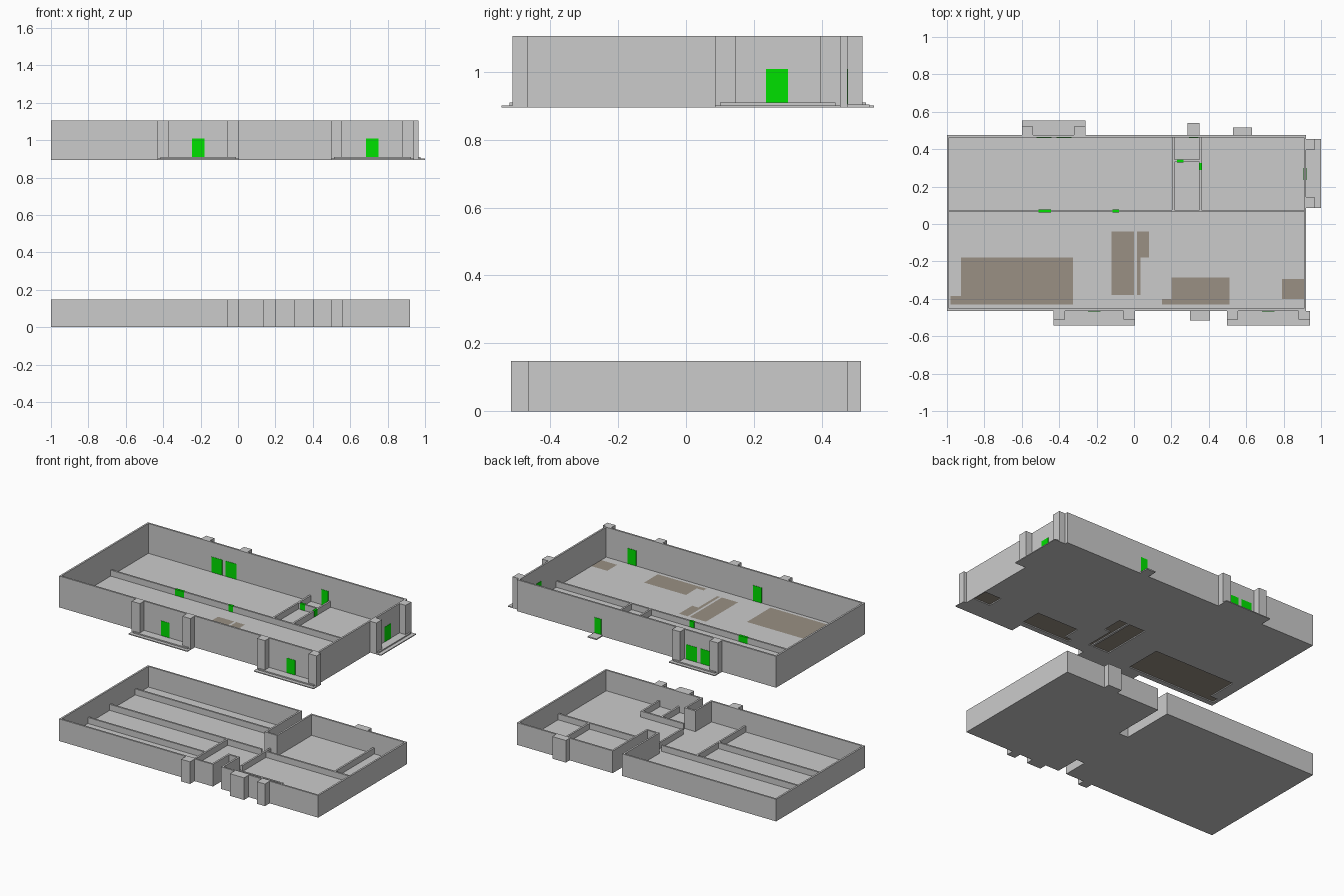
import bpy
import bmesh

if "Cube" in bpy.data.objects:
    bpy.data.objects.remove(bpy.data.objects["Cube"])

T = 0.012            # wall thickness
H = T / 2
X0, X1, Y0, Y1 = -1.0, 0.92, -0.465, 0.475   # building outline
F0, W0 = 0.01, 0.148                         # lower floor top, wall top
B1, F1, W1 = 0.895, 0.905, 1.105             # upper slab base, floor top, wall top
LOW0, LOW1 = 0.05, 0.945                     # low partition tops


def material(name, rgb):
    m = bpy.data.materials.new(name)
    m.diffuse_color = (*rgb, 1)
    m.use_nodes = True
    m.node_tree.nodes["Principled BSDF"].inputs["Base Color"].default_value = m.diffuse_color
    return m


GREEN = material("door_green", (0.0, 0.75, 0.0))
TAN = material("panel_tan", (0.32, 0.28, 0.23))


def finish(name, bm, mat=None):
    me = bpy.data.meshes.new(name)
    bm.to_mesh(me)
    bm.free()
    ob = bpy.data.objects.new(name, me)
    bpy.context.collection.objects.link(ob)
    if mat:
        me.materials.append(mat)
    return ob


def boxes(name, items, mat=None):
    """One object from (xmin, xmax, ymin, ymax, zmin, zmax) boxes."""
    bm = bmesh.new()
    for a, b, c, d, e, f in items:
        vs = bmesh.ops.create_cube(bm, size=1)["verts"]
        for v in vs:
            v.co = ((a + b) / 2 + v.co.x * (b - a),
                    (c + d) / 2 + v.co.y * (d - c),
                    (e + f) / 2 + v.co.z * (f - e))
    return finish(name, bm, mat)


def prism(name, pts, z0, z1):
    """Extrude a flat outline upward."""
    bm = bmesh.new()
    face = bm.faces.new([bm.verts.new((x, y, z0)) for x, y in pts])
    up = bmesh.ops.extrude_face_region(bm, geom=[face])["geom"]
    for v in up:
        if isinstance(v, bmesh.types.BMVert):
            v.co.z = z1
    bmesh.ops.recalc_face_normals(bm, faces=bm.faces)
    return finish(name, bm)


def runs(name, paths, z0, z1):
    """Straight walls along axis-aligned centre lines."""
    out = []
    for p in paths:
        for (a, b), (c, d) in zip(p, p[1:]):
            out.append((min(a, c) - H, max(a, c) + H,
                        min(b, d) - H, max(b, d) + H, z0, z1))
    return boxes(name, out)


def inset_rect():
    a, b, c, d = X0 + H, X1 - H, Y0 + H, Y1 - H
    return [(a, c), (b, c), (b, d), (a, d), (a, c)]


# ---------- lower storey ----------
# floor with the two entrance notches
NB, NF = 0.11, -0.295
prism("lower_floor", [(X0, Y0), (0.14, Y0), (0.14, NF), (0.20, NF), (0.20, Y0), (X1, Y0),
                      (X1, Y1), (0.21, Y1), (0.21, NB), (0.14, NB), (0.14, Y1), (X0, Y1)], 0, F0)

# outer walls follow the notches
a, b, c, d = X0 + H, X1 - H, Y0 + H, Y1 - H
west = [(0.14 - H, c), (a, c), (a, d), (0.14 - H, d), (0.14 - H, NB - H), (0.21 + H, NB - H),
        (0.21 + H, d), (b, d), (b, c), (0.20 + H, c), (0.20 + H, NF + H), (0.14 - H, NF + H),
        (0.14 - H, c)]
runs("lower_outer_walls", [west], F0, W0)

# piers outside the walls
boxes("lower_piers", [(-0.06, 0.005, -0.515, Y0, 0, W0), (0.30, 0.405, -0.515, Y0, 0, W0),
                      (0.50, 0.56, -0.515, Y0, 0, W0), (0.53, 0.63, Y1, 0.515, 0, W0)])

# low partitions
runs("lower_partitions", [
    [(X0 + T, 0.33), (0.13, 0.33)],
    [(X0 + T, 0.06), (0.13, 0.06)],
    [(X0 + T, -0.17), (-0.12, -0.17)],
    [(-0.12, 0.06), (-0.12, Y0 + T)],
    [(0.17, NB - T), (0.17, -0.20)],
    [(0.17, 0.05), (X1 - T, 0.05)],
    [(0.68, 0.05), (0.68, Y1 - T)],
    [(0.21, -0.27), (0.516, -0.27), (0.516, Y0 + T)],
    [(0.37, -0.27), (0.37, Y0 + T)],
], F0, LOW0)

# ---------- upper storey ----------
slab = boxes("upper_floor", [(X0, X1, Y0, Y1, B1, F1)])

# tan floor panels set into openings in the slab
panels = [(-0.925, -0.325, -0.43, -0.18), (-0.98, -0.925, -0.43, -0.385),
          (-0.12, 0.0, -0.38, -0.04), (0.015, 0.08, -0.18, -0.04), (0.015, 0.035, -0.38, -0.18),
          (0.20, 0.51, -0.43, -0.285), (0.15, 0.20, -0.43, -0.40), (0.79, 0.914, -0.40, -0.295)]
for i, p in enumerate(panels):
    cut = boxes(f"panel_cutter_{i}", [(*p, B1 - 0.02, F1 + 0.02)])
    cut.hide_render = True
    cut.hide_set(True)
    m = slab.modifiers.new(f"opening_{i}", "BOOLEAN")
    m.operation, m.object, m.solver = "DIFFERENCE", cut, "EXACT"
bpy.context.view_layer.update()
dg = bpy.context.evaluated_depsgraph_get()
slab_mesh = bpy.data.meshes.new_from_object(slab.evaluated_get(dg))
slab.modifiers.clear()
slab.data = slab_mesh
for ob in [o for o in bpy.data.objects if o.name.startswith("panel_cutter")]:
    bpy.data.objects.remove(ob)
boxes("floor_panels", [(*p, F1 - 0.003, F1) for p in panels], TAN)

runs("upper_outer_walls", [inset_rect()], F1, W1)
runs("upper_partitions", [[(X0 + T, 0.07), (X1 - T, 0.07)],
                          [(0.21, 0.07), (0.21, Y1 - T)],
                          [(0.355, 0.07), (0.355, Y1 - T)],
                          [(0.21, 0.338), (0.355, 0.338)]], F1, LOW1)


# porches: a two-step platform with a full-height pier at each end
def porch(name, lo, hi, side):
    w, p, s1, s2, e = 0.06, 0.045, 0.055, 0.078, 0.015

    def place(u0, u1, depth, z0, z1):
        if side == "front":
            return (u0, u1, Y0 - depth, Y0, z0, z1)
        if side == "back":
            return (u0, u1, Y1, Y1 + depth, z0, z1)
        return (X1, X1 + depth, u0, u1, z0, z1)

    boxes(name + "_steps", [place(lo, hi, 0.08 if side == "right" else s2, B1, 0.901),
                            place(lo + e, hi - e, s1, 0.901, 0.909)])
    boxes(name + "_piers", [place(lo, lo + w, p, B1, W1), place(hi - w, hi, p, B1, W1)])


porch("front_left_porch", -0.43, 0.005, "front")
porch("front_right_porch", 0.497, 0.94, "front")
porch("back_porch", -0.60, -0.26, "back")
porch("side_porch", 0.085, 0.455, "right")
boxes("back_door_step", [(0.285, 0.35, Y1, 0.54, B1, 0.903)])

# doors, slightly proud of their walls on both faces
P, DT = 0.002, 1.008
outer = [(-0.245, -0.18, Y0 - P, Y0 + T + P), (0.685, 0.75, Y0 - P, Y0 + T + P),
         (-0.52, -0.44, Y1 - T - P, Y1 + P), (-0.415, -0.335, Y1 - T - P, Y1 + P),
         (0.295, 0.345, Y1 - T - P, Y1 + P), (X1 - T - P, X1 + P, 0.235, 0.30)]
boxes("outer_doors", [(*o, F1, DT) for o in outer], GREEN)
inner = [(-0.51, -0.445, 0.07 - H - P, 0.07 + H + P), (-0.115, -0.08, 0.07 - H - P, 0.07 + H + P),
         (0.23, 0.265, 0.338 - H - P, 0.338 + H + P), (0.355 - H - P, 0.355 + H + P, 0.29, 0.325)]
boxes("inner_doors", [(*o, F1, LOW1 + 0.001) for o in inner], GREEN)
